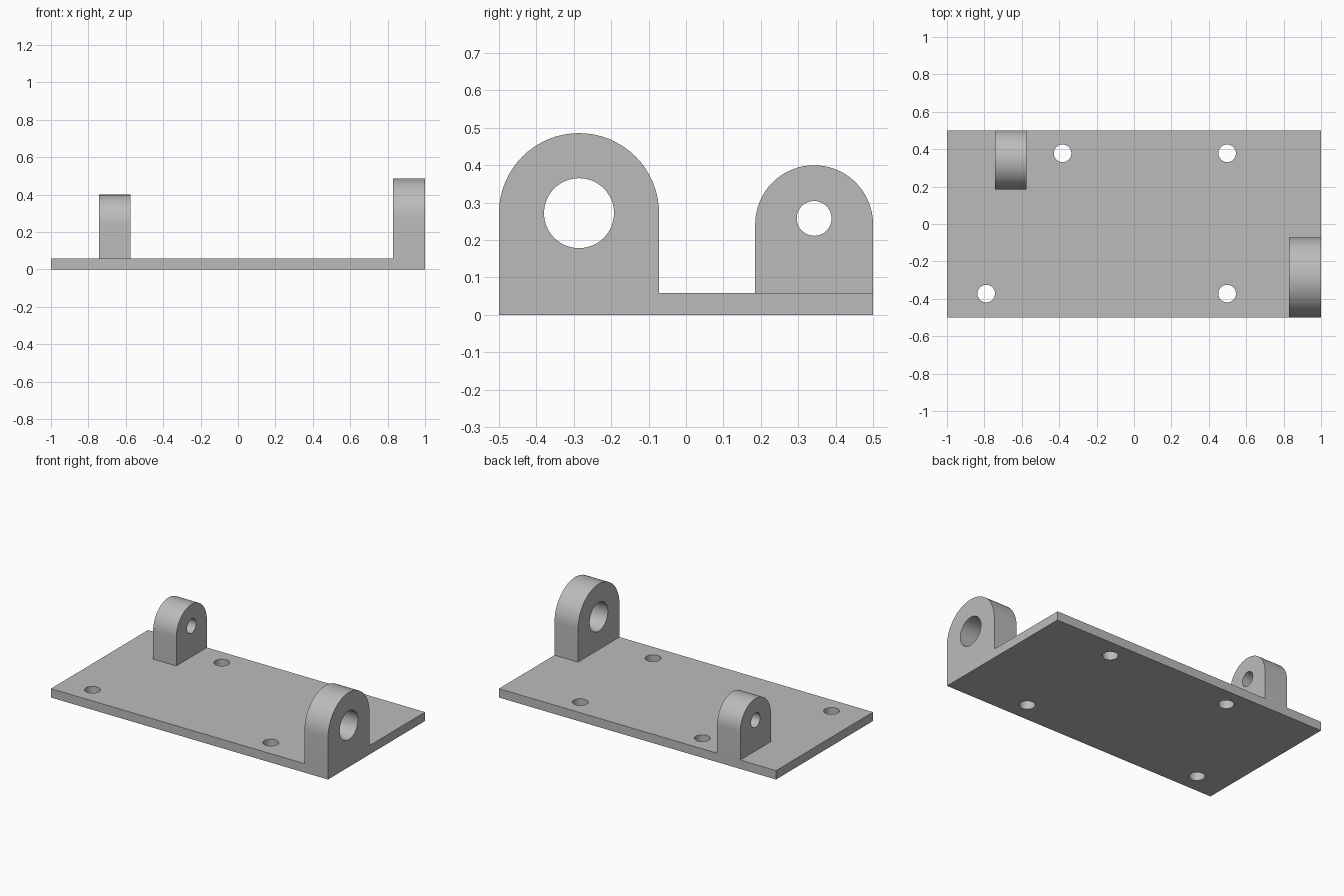
import bpy, bmesh, math

if "Cube" in bpy.data.objects:
    bpy.data.objects.remove(bpy.data.objects["Cube"])

PLATE_T = 0.058
SEG = 64

grey = bpy.data.materials.new("bare metal grey")
grey.diffuse_color = (0.5, 0.5, 0.5, 1)
grey.use_nodes = True
grey.node_tree.nodes["Principled BSDF"].inputs["Base Color"].default_value = grey.diffuse_color


def prism(name, profile, offset):
    """Extrude a closed 3D outline along an offset vector."""
    bm = bmesh.new()
    face = bm.faces.new([bm.verts.new(p) for p in profile])
    ext = bmesh.ops.extrude_face_region(bm, geom=[face], use_keep_orig=True)
    moved = [v for v in ext["geom"] if isinstance(v, bmesh.types.BMVert)]
    bmesh.ops.translate(bm, verts=moved, vec=offset)
    bmesh.ops.recalc_face_normals(bm, faces=bm.faces)
    mesh = bpy.data.meshes.new(name)
    bm.to_mesh(mesh)
    bm.free()
    mesh.materials.append(grey)
    obj = bpy.data.objects.new(name, mesh)
    bpy.context.collection.objects.link(obj)
    return obj


def arc(cx, cy, r, sweep, n):
    return [(cx + r * math.cos(sweep * i / n), cy + r * math.sin(sweep * i / n))
            for i in range(n + (sweep < 6))]


def boolean(target, tool, operation):
    """Apply a boolean and discard the tool."""
    mod = target.modifiers.new(operation.lower(), 'BOOLEAN')
    mod.operation = operation
    mod.solver = 'EXACT'
    mod.object = tool
    bpy.context.view_layer.objects.active = target
    bpy.ops.object.modifier_apply(modifier=mod.name)
    bpy.data.objects.remove(tool, do_unlink=True)


def lug(name, x0, x1, cy, cz, r, hole_z, hole_r):
    """Round-topped upright with a cross bore, rooted in the plate."""
    outline = [(cy - r, 0), (cy + r, 0)] + arc(cy, cz, r, math.pi, SEG // 2)
    body = prism(name, [(x0, y, z) for y, z in outline], (x1 - x0, 0, 0))
    ring = arc(cy, hole_z, hole_r, 2 * math.pi, SEG)
    bore = prism("bore", [(x0 - 0.1, y, z) for y, z in ring], (x1 - x0 + 0.2, 0, 0))
    boolean(body, bore, 'DIFFERENCE')
    return body


# Base plate
bracket = prism("mounting_bracket",
                [(-1, -0.5, 0), (1, -0.5, 0), (1, 0.5, 0), (-1, 0.5, 0)], (0, 0, PLATE_T))

# Screw holes
for x, y in [(-0.382, 0.378), (0.498, 0.378), (-0.79, -0.372), (0.498, -0.372)]:
    ring = arc(x, y, 0.047, 2 * math.pi, SEG)
    boolean(bracket, prism("screw_hole", [(u, v, -0.1) for u, v in ring], (0, 0, 0.4)),
            'DIFFERENCE')

# Large front lug and small rear lug, merged with the plate
boolean(bracket, lug("large_lug", 0.83, 1.0, -0.286, 0.272, 0.214, 0.272, 0.0935), 'UNION')
boolean(bracket, lug("small_lug", -0.742, -0.575, 0.3425, 0.2425, 0.1575, 0.258, 0.0465), 'UNION')

bpy.ops.object.select_all(action='DESELECT')
bracket.select_set(True)
bpy.context.view_layer.objects.active = bracket
bpy.ops.object.shade_smooth_by_angle(angle=math.radians(30))
